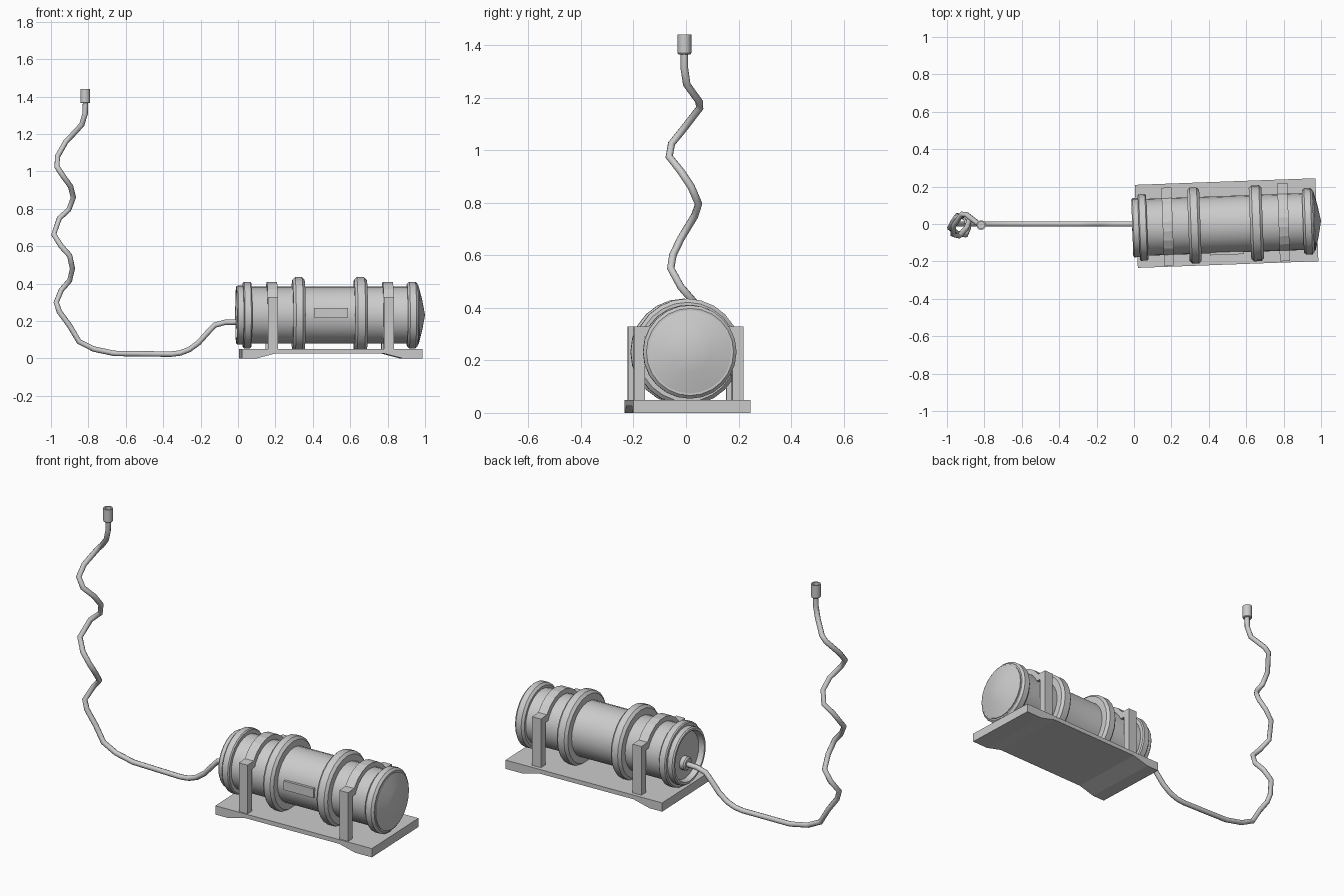
import bpy, bmesh
from math import sin, cos, pi, radians, tau
from mathutils import Matrix, Vector

if "Cube" in bpy.data.objects:
    bpy.data.objects.remove(bpy.data.objects["Cube"])

# The canister assembly is turned slightly about z
TURN = (Matrix.Translation((0.494, 0.005, 0)) @ Matrix.Rotation(radians(2.1), 4, 'Z')
        @ Matrix.Translation((-0.494, 0, 0)))
CY, CZ = -0.007, 0.232   # barrel axis


def finish(name, bm, matrix, smooth=True):
    bmesh.ops.remove_doubles(bm, verts=bm.verts, dist=1e-5)
    bmesh.ops.recalc_face_normals(bm, faces=bm.faces)
    me = bpy.data.meshes.new(name)
    bm.to_mesh(me)
    bm.free()
    ob = bpy.data.objects.new(name, me)
    bpy.context.collection.objects.link(ob)
    ob.matrix_world = matrix
    if smooth:
        bpy.ops.object.select_all(action='DESELECT')
        ob.select_set(True)
        bpy.context.view_layer.objects.active = ob
        bpy.ops.object.shade_smooth_by_angle(angle=radians(32))
    return ob


def lathe(name, profile, matrix, segs=24, closed=False):
    """Revolve (x, radius) points about the local x axis."""
    bm = bmesh.new()
    vs = [bm.verts.new((x, 0, r)) for x, r in profile]
    pairs = list(zip(vs, vs[1:])) + ([(vs[-1], vs[0])] if closed else [])
    edges = [bm.edges.new(p) for p in pairs]
    bmesh.ops.spin(bm, geom=vs + edges, cent=(0, 0, 0), axis=(1, 0, 0),
                   angle=tau, steps=segs, use_duplicate=False)
    return finish(name, bm, matrix)


def prism(name, points, direction, matrix):
    """Extrude a closed outline along a direction."""
    bm = bmesh.new()
    face = bm.faces.new([bm.verts.new(p) for p in points])
    out = bmesh.ops.extrude_face_region(bm, geom=[face], use_keep_orig=True)
    bmesh.ops.translate(bm, vec=Vector(direction),
                        verts=[v for v in out['geom'] if isinstance(v, bmesh.types.BMVert)])
    return finish(name, bm, matrix, smooth=False)


AXIS = TURN @ Matrix.Translation((0, CY, CZ))

# Barrel with recessed rear face and shallow domed front
lathe("barrel", [(0.02, 0), (0.02, 0.132), (-0.01, 0.14), (-0.01, 0.152), (-0.003, 0.158),
                 (0.03, 0.158), (0.06, 0.152), (0.93, 0.152), (0.965, 0.158), (0.968, 0.147),
                 (0.985, 0.08), (1.0, 0)], AXIS)


# Raised bands around the barrel
def band(name, x0, x1, r, c):
    lathe(name, [(x0, 0.14), (x0, r - c), (x0 + c, r), (x1 - c, r), (x1, r - c), (x1, 0.14)],
          AXIS, closed=True)


band("rear_band", 0.025, 0.07, 0.178, 0.006)
band("front_band", 0.903, 0.96, 0.178, 0.012)
band("bumper_ring_rear", 0.29, 0.355, 0.203, 0.014)
band("bumper_ring_front", 0.62, 0.688, 0.203, 0.014)

# Base plate, thinner through the middle of its underside
outline = [(0.012, 0), (0.09, 0), (0.19, 0.026), (0.775, 0.026), (0.875, 0), (0.978, 0),
           (0.978, 0.05), (0.012, 0.05)]
prism("base_plate", [(x, -0.222, z) for x, z in outline], (0, 0.444, 0), TURN)


# Straps: polygonal arch over the barrel joined to two posts
def arc(r, n, start):
    return [(r * cos(a), CZ + r * sin(a))
            for a in (radians(start + (180 - 2 * start) * i / n) for i in range(n + 1))]


strap = ([(0.208, 0.045), (0.208, 0.328)] + arc(0.18, 7, 33) +
         [(-0.208, 0.328), (-0.208, 0.045), (-0.166, 0.045), (-0.166, 0.29)] +
         arc(0.145, 7, 25)[::-1] + [(0.166, 0.29), (0.166, 0.045)])
for label, x in (("rear", 0.18), ("front", 0.80)):
    prism("strap_" + label, [(x - 0.027, y + CY, z) for y, z in strap], (0.054, 0, 0), TURN)

# Blank plate on the side
plate = [(0.40, 0.218), (0.583, 0.218), (0.583, 0.27), (0.40, 0.27)]
prism("side_plate", [(x, CY - 0.162, z) for x, z in plate], (0, 0.03, 0), TURN)

# Cable socket on the recessed rear face
lathe("cable_socket", [(0.03, 0), (0.03, 0.038), (-0.005, 0.038), (-0.012, 0.03), (-0.012, 0)],
      Matrix.Translation((0, -0.005, 0.195)), 16)

# Cable: runs along the floor and then coils upward
path = [(0.01, 0, .195), (-.07, 0, .193), (-.125, 0, .178), (-.17, 0, .13), (-.21, 0, .085),
        (-.26, 0, .048), (-.31, 0, .029), (-.36, 0, .023), (-.66, 0, .027), (-.77, 0, .05),
        (-.85, 0, .09), (-.90, 0, .175), (-.955, 0, .25), (-.972, .005, .30),
        (-.945, .045, .365), (-.90, .035, .417), (-.885, -.02, .48), (-.90, -.058, .55),
        (-.945, -.05, .60), (-.985, -.02, .663), (-.955, .033, .75), (-.905, .048, .795),
        (-.88, .02, .86), (-.895, -.02, .92), (-.935, -.064, .975), (-.968, -.055, 1.025),
        (-.965, -.01, 1.08), (-.92, .052, 1.16), (-.895, .05, 1.185), (-.835, .003, 1.25),
        (-.817, -.006, 1.31), (-.815, -.006, 1.38)]
cu = bpy.data.curves.new("cable", 'CURVE')
cu.dimensions = '3D'
cu.bevel_depth = 0.0145
cu.bevel_resolution = 2
cu.use_fill_caps = True
sp = cu.splines.new('POLY')
sp.points.add(len(path) - 1)
for p, co in zip(sp.points, path):
    p.co = (*co, 1)
bpy.context.collection.objects.link(bpy.data.objects.new("cable", cu))

# Hollow plug at the cable's free end
lathe("cable_plug", [(0, 0), (0, 0.023), (0.004, 0.026), (0.075, 0.026), (0.075, 0.018),
                     (0.05, 0.018), (0.05, 0)],
      Matrix.Translation((-0.817, -0.006, 1.365)) @ Matrix.Rotation(-pi / 2, 4, 'Y'), 12)
